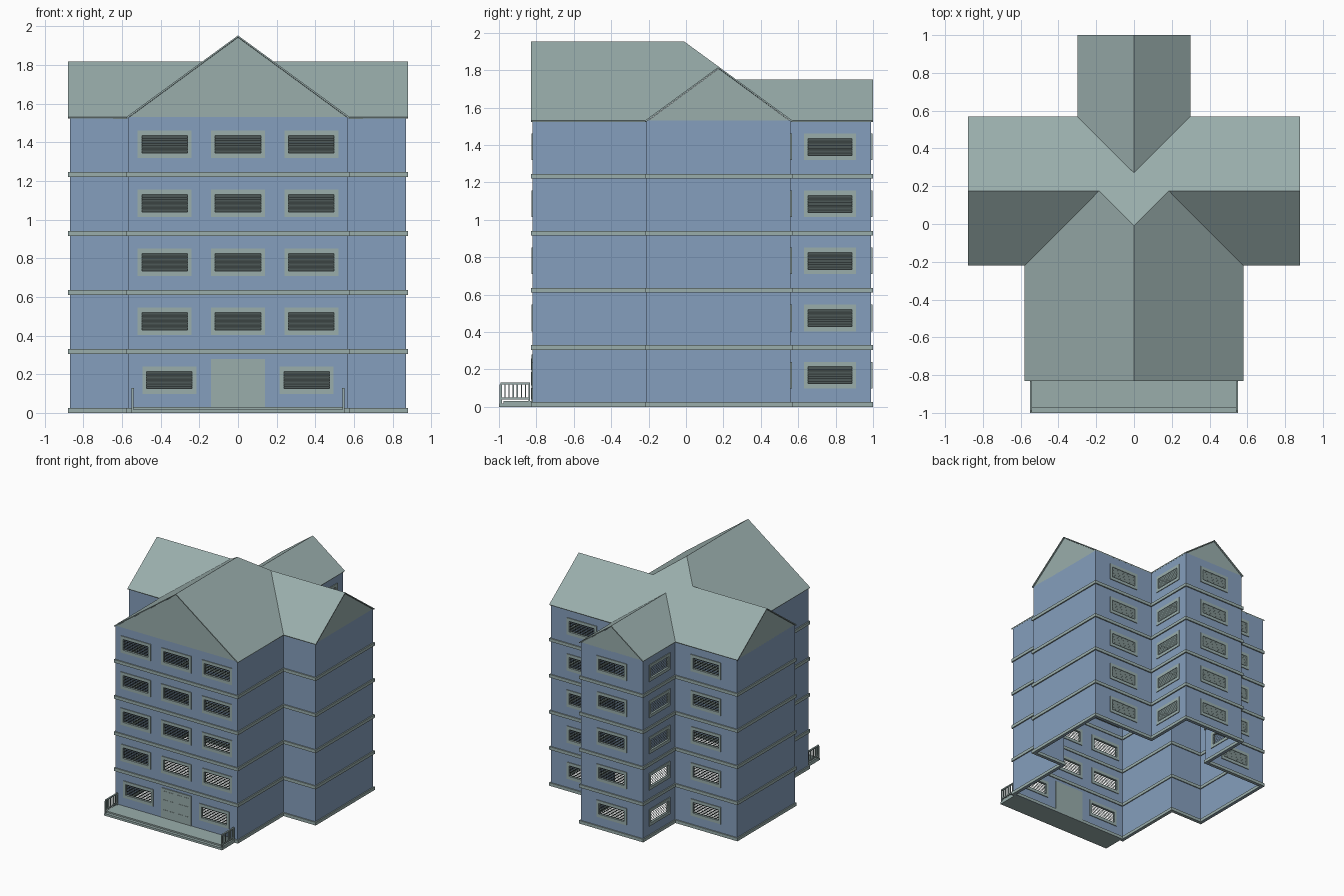
import bpy, bmesh
from math import pi
from mathutils import Matrix, Vector

if "Cube" in bpy.data.objects:
    bpy.data.objects.remove(bpy.data.objects["Cube"])

EAVE, SLOPE, FLOOR = 1.53, 0.73, 0.305


def material(name, rgb):
    m = bpy.data.materials.new(name)
    m.diffuse_color = (*rgb, 1)
    m.use_nodes = True
    m.node_tree.nodes["Principled BSDF"].inputs["Base Color"].default_value = m.diffuse_color
    return m


WALL = material("wall_blue", (0.235, 0.345, 0.51))
TRIM = material("trim_grey", (0.32, 0.42, 0.41))


def finish(bm, name, mat):
    mesh = bpy.data.meshes.new(name)
    bm.to_mesh(mesh)
    bm.free()
    mesh.materials.append(mat)
    ob = bpy.data.objects.new(name, mesh)
    bpy.context.collection.objects.link(ob)
    return ob


def box(bm, center, size, frame=Matrix(), tilt=0.0):
    m = (frame @ Matrix.Translation(center) @ Matrix.Rotation(tilt, 4, 'X')
         @ Matrix.Diagonal((*size, 1)))
    bmesh.ops.create_cube(bm, size=1, matrix=m)


def outline(e):
    """Cross-shaped footprint, pushed outwards by e."""
    half = [(0.57 + e, -0.82 - e), (0.57 + e, -0.21 - e), (0.87 + e, -0.21 - e),
            (0.87 + e, 0.56 + e), (0.29 + e, 0.56 + e), (0.29 + e, 0.99 + e)]
    return half + [(-x, y) for x, y in reversed(half)]


def ring(bm, outer, inner, z0, z1):
    """Closed hollow band following the footprint."""
    loops = [[bm.verts.new((x, y, z)) for x, y in outline(e)]
             for e, z in ((outer, z0), (outer, z1), (inner, z1), (inner, z0))]
    for k in range(4):
        a, b = loops[k], loops[(k + 1) % 4]
        for i in range(len(a)):
            j = (i + 1) % len(a)
            bm.faces.new((a[i], a[j], b[j], b[i]))


# Walls
bm = bmesh.new()
ring(bm, 0, -0.01, 0, EAVE)
bmesh.ops.recalc_face_normals(bm, faces=bm.faces)
walls = finish(bm, "walls", WALL)

# Floor bands
bm = bmesh.new()
for i in range(5):
    z = i * FLOOR
    ring(bm, 0.01, -0.018, z, z + 0.026)
bmesh.ops.recalc_face_normals(bm, faces=bm.faces)
finish(bm, "floor_bands", TRIM)

# Window positions: x, y, facing angle (0 faces the front)
spots = []
for i in range(5):
    z = 0.17 + i * FLOOR
    front = (-0.355, 0.355) if i == 0 else (-0.38, 0, 0.38)
    spots += [(x, -0.815, z, 0) for x in front]
    spots += [(0, 0.985, z, pi)]
    for s in (-1, 1):
        spots += [(s * 0.58, 0.555, z, pi), (s * 0.285, 0.77, z, s * pi / 2)]

# Window casings, tilted slats and wall openings
cut, casing, slats = bmesh.new(), bmesh.new(), bmesh.new()
for x, y, z, a in spots:
    f = Matrix.Translation((x, y, z)) @ Matrix.Rotation(a, 4, 'Z')
    box(cut, (0, 0, 0), (0.25, 0.06, 0.11), f)
    for s in (-1, 1):
        box(casing, (0, 0, s * 0.058), (0.28, 0.022, 0.026), f)
        box(casing, (s * 0.129, 0, 0), (0.022, 0.022, 0.09), f)
    for k in range(-3, 4):
        box(slats, (0, 0, k * 0.0128), (0.236, 0.02, 0.002), f, -pi / 4)
finish(casing, "window_casings", TRIM)
finish(slats, "window_slats", TRIM)
cutter = finish(cut, "window_cutter", WALL)
cutter.hide_render = True
mod = walls.modifiers.new("openings", 'BOOLEAN')
mod.object, mod.operation, mod.solver = cutter, 'DIFFERENCE', 'EXACT'
bpy.context.view_layer.objects.active = walls
bpy.ops.object.modifier_apply(modifier=mod.name)
bpy.data.objects.remove(cutter)

# Roof: equal slopes, heights given by distance from the eave
T, R, B = 0.58, 0.395, 0.30
faces = [
    [(0, -0.83, T), (T, -0.83, 0), (T, -0.22, 0), (T - R, 0.175, R), (0, -0.01, T)],
    [(T, -0.22, 0), (0.88, -0.22, 0), (0.88, 0.175, R), (T - R, 0.175, R)],
    [(0, -0.01, T), (T - R, 0.175, R), (0.88, 0.175, R), (0.88, 0.57, 0),
     (B, 0.57, 0), (0, 0.27, B)],
    [(0, 0.27, B), (B, 0.57, 0), (B, 1.0, 0), (0, 1.0, B)],
]
bm = bmesh.new()
for s in (-1, 1):
    for pts in faces:
        face = bm.faces.new([bm.verts.new((s * x, y, EAVE + SLOPE * d)) for x, y, d in pts])
        face.normal_update()
        if face.normal.z < 0:
            face.normal_flip()
bmesh.ops.remove_doubles(bm, verts=bm.verts, dist=0.001)
roof = finish(bm, "roof", TRIM)
sol = roof.modifiers.new("thickness", 'SOLIDIFY')
sol.thickness, sol.offset = 0.009, -1

# Gable ends
bm = bmesh.new()
gables = [((0, -0.82), 0.57, (1, 0)), ((0, 0.99), 0.29, (-1, 0)),
          ((0.87, 0.175), 0.385, (0, 1)), ((-0.87, 0.175), 0.385, (0, -1))]
for (x, y), w, (dx, dy) in gables:
    tri = [(x - dx * w, y - dy * w, EAVE - 0.005), (x + dx * w, y + dy * w, EAVE - 0.005),
           (x, y, EAVE + SLOPE * w - 0.003)]
    face = bm.faces.new([bm.verts.new(p) for p in tri])
    face.normal_update()
    inward = face.normal * -0.008
    back = [bm.verts.new(Vector(p) + inward) for p in tri]
    bm.faces.new(back[::-1])
    for i in range(3):
        j = (i + 1) % 3
        bm.faces.new((face.verts[j], face.verts[i], back[i], back[j]))
finish(bm, "gable_ends", TRIM)

# Double door with raised panels
bm = bmesh.new()
for s in (-1, 1):
    box(bm, (s * 0.07, -0.8155, 0.153), (0.138, 0.023, 0.254))
    for c in (0.04, 0.1):
        for z, h in ((0.07, 0.06), (0.15, 0.07), (0.228, 0.06)):
            box(bm, (s * c, -0.8275, z), (0.045, 0.005, h))
finish(bm, "double_door", TRIM)

# Porch slab with a low front step
bm = bmesh.new()
box(bm, (0, -0.9, 0.015), (1.1, 0.15, 0.03))
box(bm, (0, -0.9875, 0.009), (1.1, 0.025, 0.018))
finish(bm, "porch", TRIM)

# Porch side railings
bm = bmesh.new()
for s in (-1, 1):
    x = s * 0.545
    box(bm, (x, -0.99, 0.069), (0.01, 0.012, 0.102))
    box(bm, (x, -0.838, 0.08), (0.01, 0.01, 0.1))
    box(bm, (x, -0.912, 0.125), (0.012, 0.158, 0.01))
    box(bm, (x, -0.912, 0.045), (0.01, 0.15, 0.01))
    for k in range(6):
        box(bm, (x, -0.968 + k * 0.022, 0.085), (0.007, 0.007, 0.076))
finish(bm, "porch_railings", TRIM)
